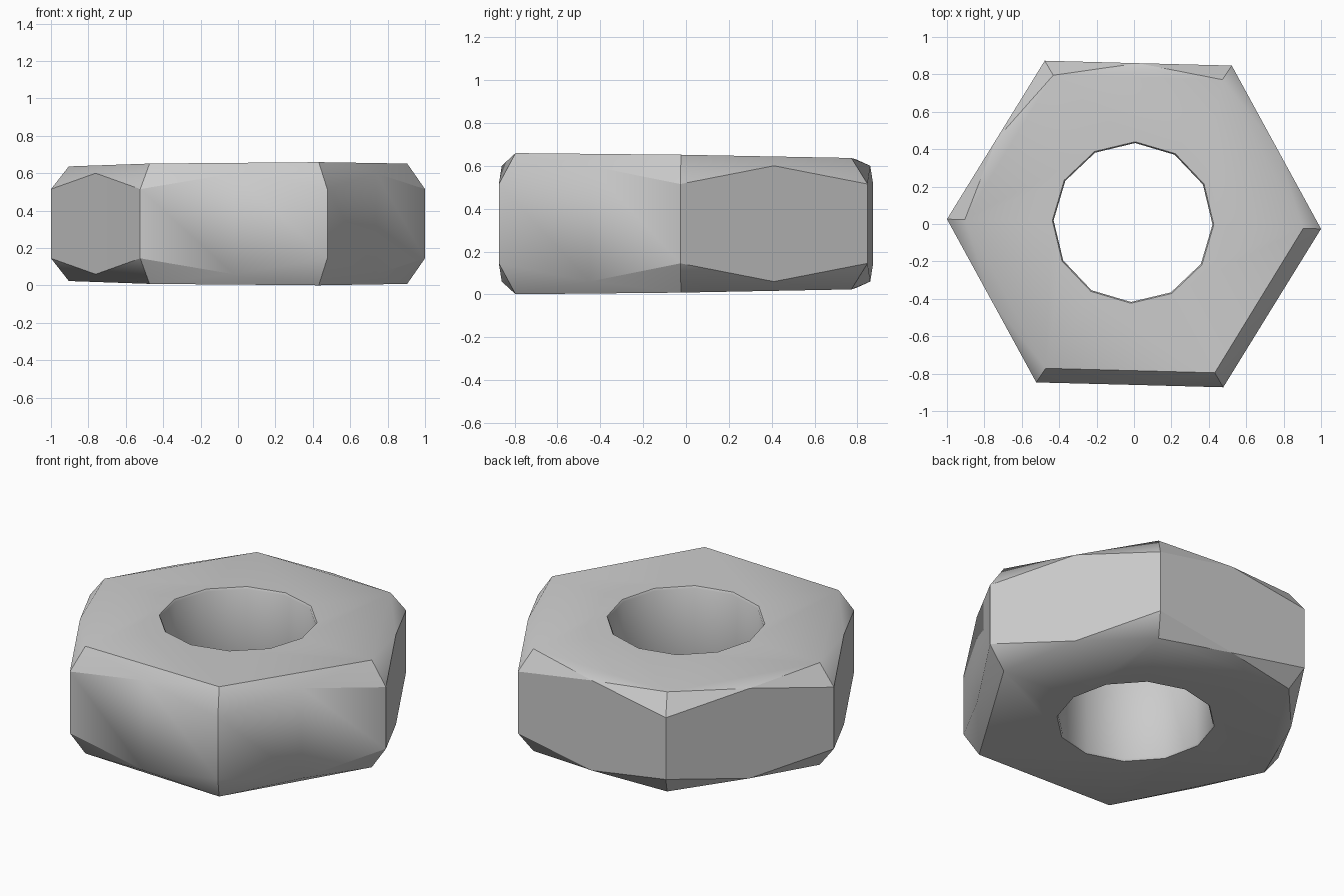
import bpy, bmesh
from math import cos, sin, radians

if "Cube" in bpy.data.objects:
    bpy.data.objects.remove(bpy.data.objects["Cube"])

TURN = radians(-1.5)   # slight twist of the nut about z
MID_Z = 0.33
bm = bmesh.new()


def face_height(x, y):
    """Half thickness; the two end faces are slightly out of parallel."""
    return 0.314 + 0.008 * x - 0.0147 * y


def ring(n, radius, height, cx=0.0, cy=0.0, sy=1.0, side=1):
    verts = []
    for i in range(n):
        a = TURN + i * radians(360 / n)
        x, y = cx + radius(i) * cos(a), cy + radius(i) * sin(a) * sy
        verts.append(bm.verts.new((x, y, MID_Z + side * height(i, x, y))))
    return verts


def end(side):
    # outer wall edge: low at the corners, high at the middle of each flat
    wall = ring(12, lambda i: 0.866 if i % 2 else 1.0003,
                lambda i, x, y: 0.27 if i % 2 else 0.185, sy=0.993, side=side)
    # hexagonal end face and hole rim with a tiny inner bevel
    rim = ring(6, lambda i: 0.905, lambda i, x, y: face_height(x, y), side=side)
    hole = ring(12, lambda i: 0.432, lambda i, x, y: face_height(x, y),
                -0.005, 0.008, side=side)
    bore = ring(12, lambda i: 0.425, lambda i, x, y: face_height(x, y) - 0.012,
                -0.005, 0.008, side=side)
    for i in range(6):
        a, b = rim[i], rim[(i + 1) % 6]
        ca, m, cb = wall[2 * i], wall[2 * i + 1], wall[(2 * i + 2) % 12]
        for f in ((a, ca, m), (a, m, b), (b, m, cb)):
            bm.faces.new(f)
        bm.faces.new((a, b, hole[(2 * i + 2) % 12], hole[2 * i + 1], hole[2 * i]))
    join(hole, bore)
    return wall, bore


def join(r1, r2):
    n = len(r1)
    for i in range(n):
        j = (i + 1) % n
        bm.faces.new((r1[i], r1[j], r2[j], r2[i]))


# two chamfered ends joined by the outer flats and the bore
top_wall, top_bore = end(1)
low_wall, low_bore = end(-1)
join(top_wall, low_wall)
join(top_bore, low_bore)
bmesh.ops.recalc_face_normals(bm, faces=bm.faces)

mesh = bpy.data.meshes.new("hex_nut")
bm.to_mesh(mesh)
bm.free()
nut = bpy.data.objects.new("hex_nut", mesh)
bpy.context.collection.objects.link(nut)
bpy.context.view_layer.objects.active = nut
nut.select_set(True)
bpy.ops.object.shade_smooth_by_angle(angle=radians(31))
